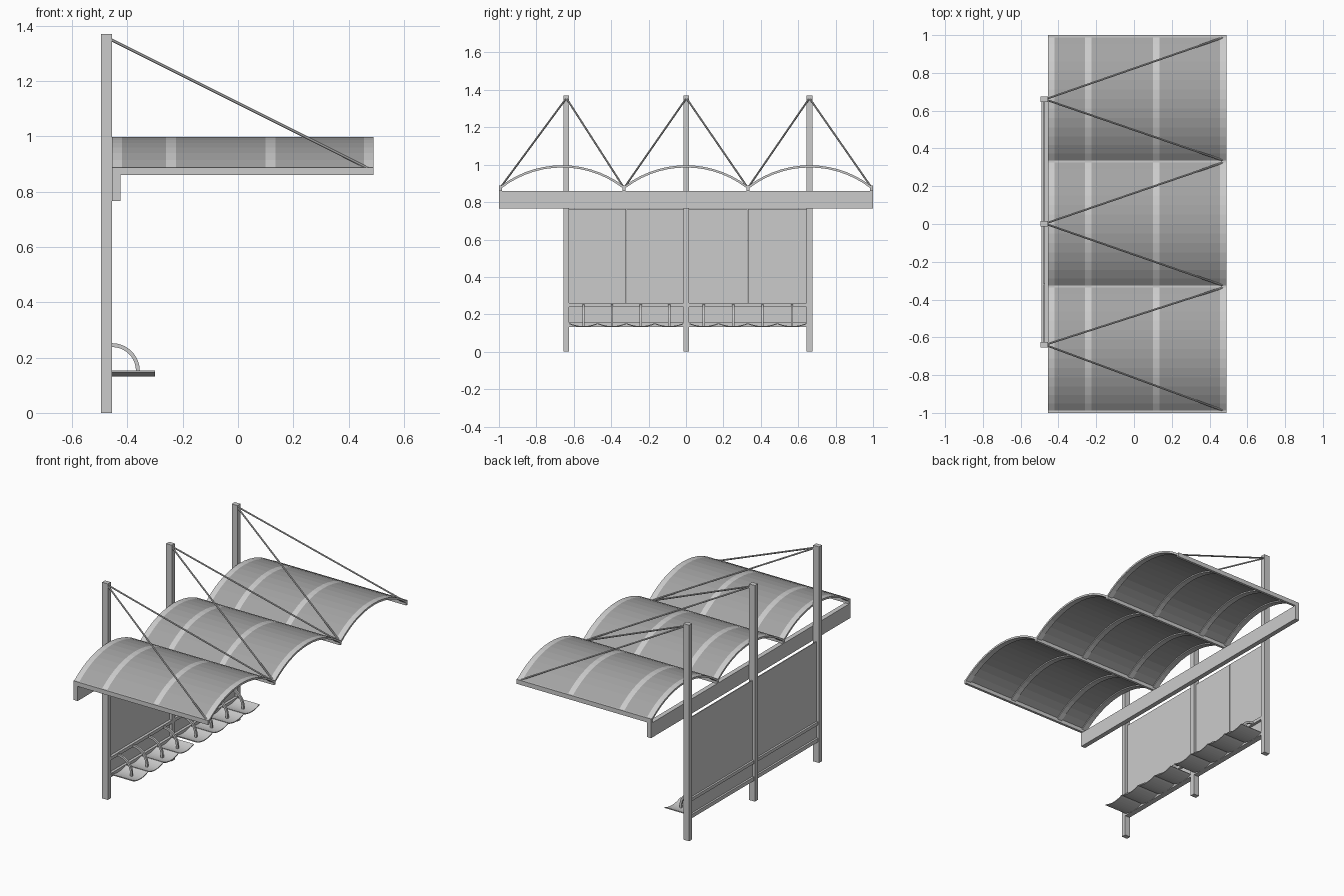
import bpy, bmesh, math
from mathutils import Vector

if "Cube" in bpy.data.objects:
    bpy.data.objects.remove(bpy.data.objects["Cube"])


def mat(name, c):
    m = bpy.data.materials.new(name)
    m.diffuse_color = (c, c, c, 1)
    m.use_nodes = True
    m.node_tree.nodes["Principled BSDF"].inputs["Base Color"].default_value = m.diffuse_color
    return m


FRAME = mat("light grey metal", 0.60)
ROOF = mat("grey roof sheet", 0.37)


def finish(name, bm, material):
    bmesh.ops.recalc_face_normals(bm, faces=bm.faces)
    me = bpy.data.meshes.new(name)
    bm.to_mesh(me)
    bm.free()
    me.materials.append(material)
    ob = bpy.data.objects.new(name, me)
    bpy.context.collection.objects.link(ob)
    return ob


def box(name, x0, x1, y0, y1, z0, z1, material=FRAME):
    bm = bmesh.new()
    bmesh.ops.create_cube(bm, size=1)
    for v in bm.verts:
        v.co = Vector(((x0 + x1) / 2 + v.co.x * (x1 - x0),
                       (y0 + y1) / 2 + v.co.y * (y1 - y0),
                       (z0 + z1) / 2 + v.co.z * (z1 - z0)))
    return finish(name, bm, material)


def band(name, outer, inner, offset, material=FRAME):
    """Solid strip between two matching point rows, extruded by offset."""
    bm = bmesh.new()
    rings = []
    for a, b in zip(outer, inner):
        pts = (a, b, Vector(b) + Vector(offset), Vector(a) + Vector(offset))
        rings.append([bm.verts.new(p) for p in pts])
    for r, s in zip(rings, rings[1:]):
        for i in range(4):
            j = (i + 1) % 4
            bm.faces.new((r[i], r[j], s[j], s[i]))
    bm.faces.new(rings[0])
    bm.faces.new(rings[-1])
    return finish(name, bm, material)


def arc_yz(x, yc, half, rise, z_spring, thick, n):
    """Shallow arc across y; negative rise sags. Returns outer and inner rows."""
    h = abs(rise)
    s = 1 if rise > 0 else -1
    r = (half * half + h * h) / (2 * h)
    a = math.asin(half / r)
    rows = [[], []]
    for i in range(n + 1):
        t = -a + 2 * a * i / n
        for row, rad in zip(rows, (r, r - thick)):
            row.append((x, yc + rad * math.sin(t),
                        z_spring + s * (h - r + rad * math.cos(t))))
    return rows


def rod(name, a, b, radius):
    a, b = Vector(a), Vector(b)
    bm = bmesh.new()
    bmesh.ops.create_cone(bm, cap_ends=True, segments=8, radius1=radius,
                          radius2=radius, depth=(b - a).length)
    q = (b - a).to_track_quat('Z', 'Y')
    for v in bm.verts:
        v.co = q @ v.co + (a + b) / 2
    return finish(name, bm, FRAME)


POSTS = (-0.64, 0.002, 0.66)
BAYS = (-0.662, 0.0, 0.662)

# posts with tie rods running to the front corners of each vault
for yp, yc in zip(POSTS, BAYS):
    box("post", -0.495, -0.455, yp - 0.015, yp + 0.015, 0, 1.37)
    for s in (-1, 1):
        rod("tie_rod", (-0.46, yp + s * 0.004, 1.35),
            (0.47, yc + s * 0.325, 0.885), 0.005)

# header beam and roof rails
box("header_beam", -0.455, -0.425, -1, 1, 0.767, 0.86)
for y in (-0.992, -0.331, 0.331, 0.992):
    box("roof_rail", -0.455, 0.49, y - 0.008, y + 0.008, 0.86, 0.888)

# vaulted roof: ribs with thin sheets between them
RIBS = (-0.455, -0.26, 0.1, 0.455)
for yc in BAYS:
    for x in RIBS:
        o, i = arc_yz(x, yc, 0.33, 0.112, 0.885, 0.012, 14)
        band("roof_rib", o, i, (0.035, 0, 0))
    for x0, x1 in zip(RIBS, RIBS[1:]):
        o, i = arc_yz(x0 + 0.035, yc, 0.33, 0.112, 0.885, 0.005, 14)
        band("roof_sheet", o, i, (x1 - x0 - 0.035, 0, 0), ROOF)

# two bays of back wall and bench
for p0, p1 in zip(POSTS, POSTS[1:]):
    y0, y1 = p0 + 0.015, p1 - 0.015
    mid = (y0 + y1) / 2
    box("back_panel", -0.478, -0.472, y0, mid - 0.001, 0.25, 0.764)
    box("back_panel", -0.478, -0.472, mid + 0.001, y1, 0.25, 0.764)
    box("lower_panel", -0.478, -0.472, y0, y1, 0.15, 0.25)
    box("upper_rail", -0.49, -0.455, y0, y1, 0.24, 0.26)
    box("lower_rail", -0.49, -0.455, y0, y1, 0.132, 0.156)
    step = (y1 - y0) / 4
    for k in range(4):
        yc = y0 + step * (k + 0.5)
        # scooped seat
        o, i = arc_yz(-0.455, yc, step / 2, -0.016, 0.148, 0.005, 10)
        band("seat", o, i, (0.155, 0, 0))
        # quarter-round arm hoop
        ts = [math.pi / 2 * j / 10 for j in range(11)]
        ya = yc - 0.006
        rows = [[(-0.455 + r * math.cos(t), ya, 0.152 + r * math.sin(t))
                 for t in ts] for r in (0.1, 0.086)]
        for row, r in zip(rows, (0.1, 0.086)):
            row.insert(0, (-0.455 + r, ya, 0.136))
        band("arm_hoop", rows[0], rows[1], (0, 0.012, 0))
